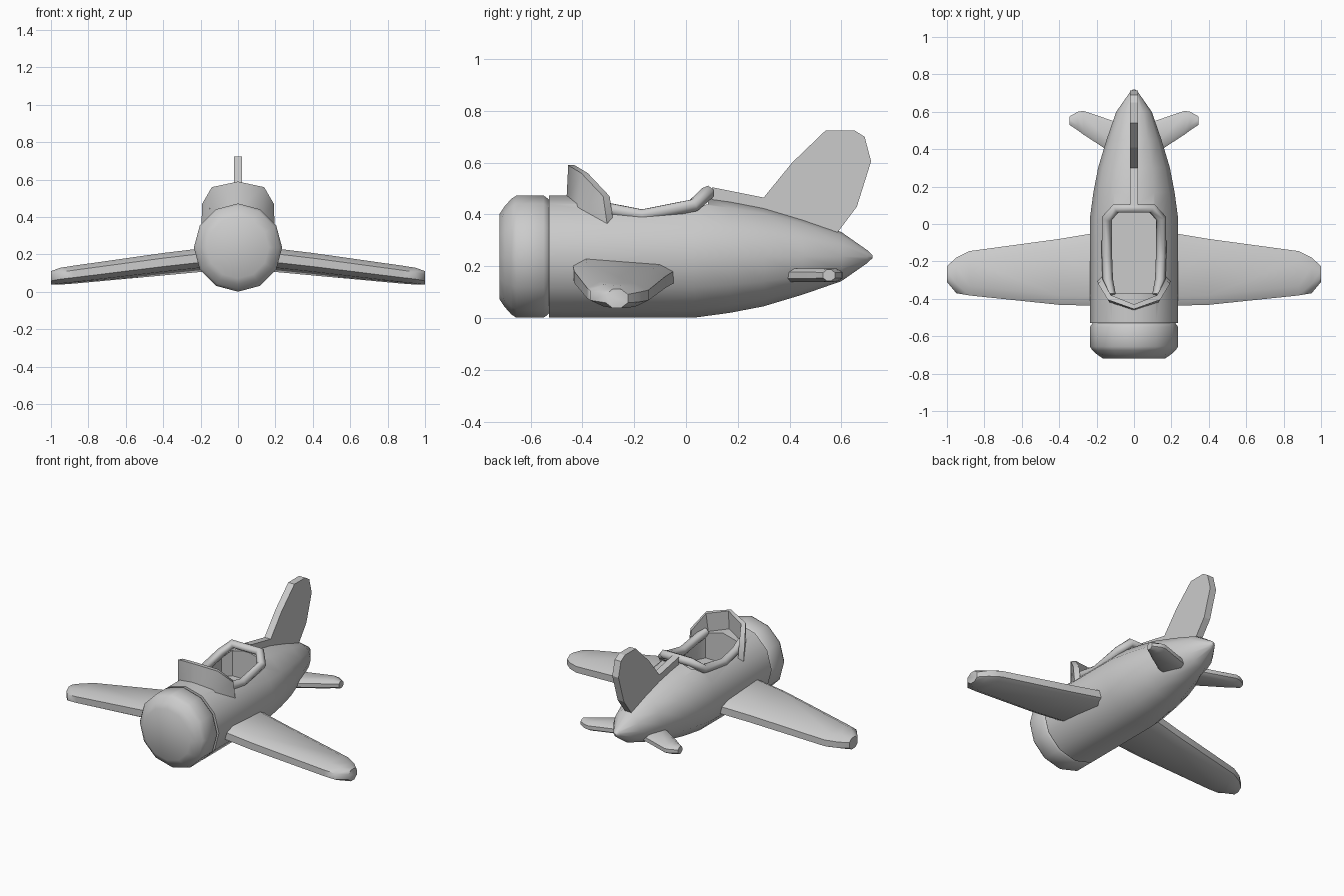
import bpy, bmesh, math
from mathutils import Vector

cube = bpy.data.objects.get("Cube")
if cube:
    bpy.data.objects.remove(cube, do_unlink=True)

grey = bpy.data.materials.new("plain_grey")
grey.use_nodes = True
colour = (0.6, 0.6, 0.6, 1)
grey.diffuse_color = colour
grey.node_tree.nodes["Principled BSDF"].inputs["Base Color"].default_value = colour
AXIS_Z = 0.237


def make(name, verts, faces):
    mesh = bpy.data.meshes.new(name)
    mesh.from_pydata(verts, [], faces)
    bm = bmesh.new()
    bm.from_mesh(mesh)
    bmesh.ops.recalc_face_normals(bm, faces=bm.faces)
    bm.to_mesh(mesh)
    bm.free()
    obj = bpy.data.objects.new(name, mesh)
    bpy.context.collection.objects.link(obj)
    mesh.materials.append(grey)
    return obj


def loft(name, rings):
    """Skin a list of equal rings and cap both ends."""
    n = len(rings[0])
    verts = [p for ring in rings for p in ring]
    faces = [(r * n + i, r * n + (i + 1) % n, (r + 1) * n + (i + 1) % n, (r + 1) * n + i)
             for r in range(len(rings) - 1) for i in range(n)]
    last = len(verts) - n
    faces += [tuple(range(n)), tuple(range(last, last + n))]
    return make(name, verts, faces)


def body(name, profile, sides=12):
    """Turn (y, radius) pairs around the long axis."""
    rings = []
    for y, r in profile:
        angles = [2 * math.pi * i / sides for i in range(sides)]
        rings.append([(r * math.sin(a), y, AXIS_Z + r * math.cos(a)) for a in angles])
    return loft(name, rings)


def prism(name, outline, lift):
    """Extrude an outline by the lift vector."""
    ring = [Vector(p) for p in outline]
    return loft(name, [ring, [p + Vector(lift) for p in ring]])


def smooth(obj, degrees=40):
    bpy.ops.object.select_all(action='DESELECT')
    obj.select_set(True)
    bpy.context.view_layer.objects.active = obj
    bpy.ops.object.shade_smooth_by_angle(angle=math.radians(degrees))


def surface(name, side, stations, nose):
    """Wing-like loft from (x, front y, back y, centre z, half height, tilt)."""
    rings = []
    for x, y0, y1, zc, h, tilt in stations:
        inset = min(nose, (y1 - y0) * 0.3)
        section = [(y0, -0.45 * h + tilt), (y0, 0.45 * h + tilt),
                   (y0 + inset, h + tilt), (y1 - inset, h - tilt),
                   (y1, 0.45 * h - tilt), (y1, -0.45 * h - tilt),
                   (y1 - inset, -h - tilt), (y0 + inset, -h + tilt)]
        rings.append([(side * x, y, zc + z) for y, z in section])
    smooth(loft(name, rings), 45)


# Engine cowling
smooth(body("engine_cowling", [(-0.72, 0.165), (-0.70, 0.195), (-0.675, 0.223),
                               (-0.655, 0.236), (-0.55, 0.236), (-0.535, 0.225),
                               (-0.525, 0.215)]))

# Fuselage with the cockpit opening cut from its top
fuselage = body("fuselage", [(-0.53, 0.236), (0.03, 0.236), (0.17, 0.217), (0.3, 0.192),
                             (0.45, 0.147), (0.6, 0.095), (0.70, 0.025), (0.72, 0.006)])
half = [(0.10, 0.085), (0.145, 0.04), (0.145, -0.32), (0.12, -0.37)]
plan = half + [(-x, y) for x, y in reversed(half)]
cutter = prism("cockpit_cutter", [(x, y, 0.28) for x, y in plan], (0, 0, 0.4))
cutter.hide_render = True
cut = fuselage.modifiers.new("cockpit_opening", 'BOOLEAN')
cut.operation = 'DIFFERENCE'
cut.solver = 'EXACT'
cut.object = cutter
bpy.context.view_layer.objects.active = fuselage
bpy.ops.object.modifier_apply(modifier=cut.name)
bpy.data.objects.remove(cutter, do_unlink=True)
smooth(fuselage)

# Padded cockpit rim, swept along the opening
half = [(0.125, -0.38, 0.445), (0.14, -0.30, 0.42), (0.145, -0.17, 0.395),
        (0.145, 0.03, 0.435), (0.095, 0.085, 0.485)]
path = half + [(-x, y, z) for x, y, z in reversed(half)]
curve = bpy.data.curves.new("cockpit_rim", 'CURVE')
curve.dimensions = '3D'
curve.bevel_depth = 0.028
curve.bevel_resolution = 1
curve.use_fill_caps = True
spline = curve.splines.new('POLY')
spline.points.add(len(path) - 1)
for point, co in zip(spline.points, path):
    point.co = (*co, 1)
rim = bpy.data.objects.new("cockpit_rim", curve)
bpy.context.collection.objects.link(rim)
curve.materials.append(grey)

# Wraparound windshield: lower and upper edges joined by panels
low = [(0, -0.462, 0.45), (0.13, -0.42, 0.41), (0.195, -0.305, 0.365)]
top = [(0, -0.455, 0.59), (0.14, -0.405, 0.56), (0.192, -0.32, 0.47)]
columns = [((-a[0], *a[1:]), (-b[0], *b[1:])) for a, b in zip(low[:0:-1], top[:0:-1])]
columns += list(zip(low, top))
rings = []
for a, b in columns:
    shift = Vector((-0.12 * a[0], 0.025, 0))
    a, b = Vector(a), Vector(b)
    rings.append([a, b, b + shift, a + shift])
smooth(loft("windshield", rings))

# Tail fin with its ridge running forward to the cockpit
fin = [(0.10, 0.505), (0.30, 0.465), (0.41, 0.60), (0.54, 0.725), (0.65, 0.725),
       (0.69, 0.70), (0.715, 0.605), (0.66, 0.43), (0.585, 0.33), (0.30, 0.38), (0.10, 0.42)]
prism("tail_fin", [(-0.022, y, z) for y, z in fin], (0.044, 0, 0))

# Wings and tailplanes on both sides
wing = [(0.10, -0.44, -0.03, 0.18, 0.052, 0.012), (0.40, -0.432, -0.08, 0.148, 0.05, 0.01),
        (0.88, -0.382, -0.145, 0.092, 0.044, 0.004), (0.95, -0.37, -0.18, 0.084, 0.042, 0.003),
        (1.0, -0.31, -0.225, 0.075, 0.036, 0)]
tailplane = [(0.05, 0.335, 0.53, 0.165, 0.027, 0), (0.27, 0.478, 0.605, 0.165, 0.027, 0),
             (0.30, 0.50, 0.60, 0.165, 0.026, 0), (0.345, 0.53, 0.575, 0.165, 0.022, 0)]
for side, label in ((1, "left"), (-1, "right")):
    surface(label + "_wing", side, wing, 0.05)
    surface(label + "_tailplane", side, tailplane, 0.025)
